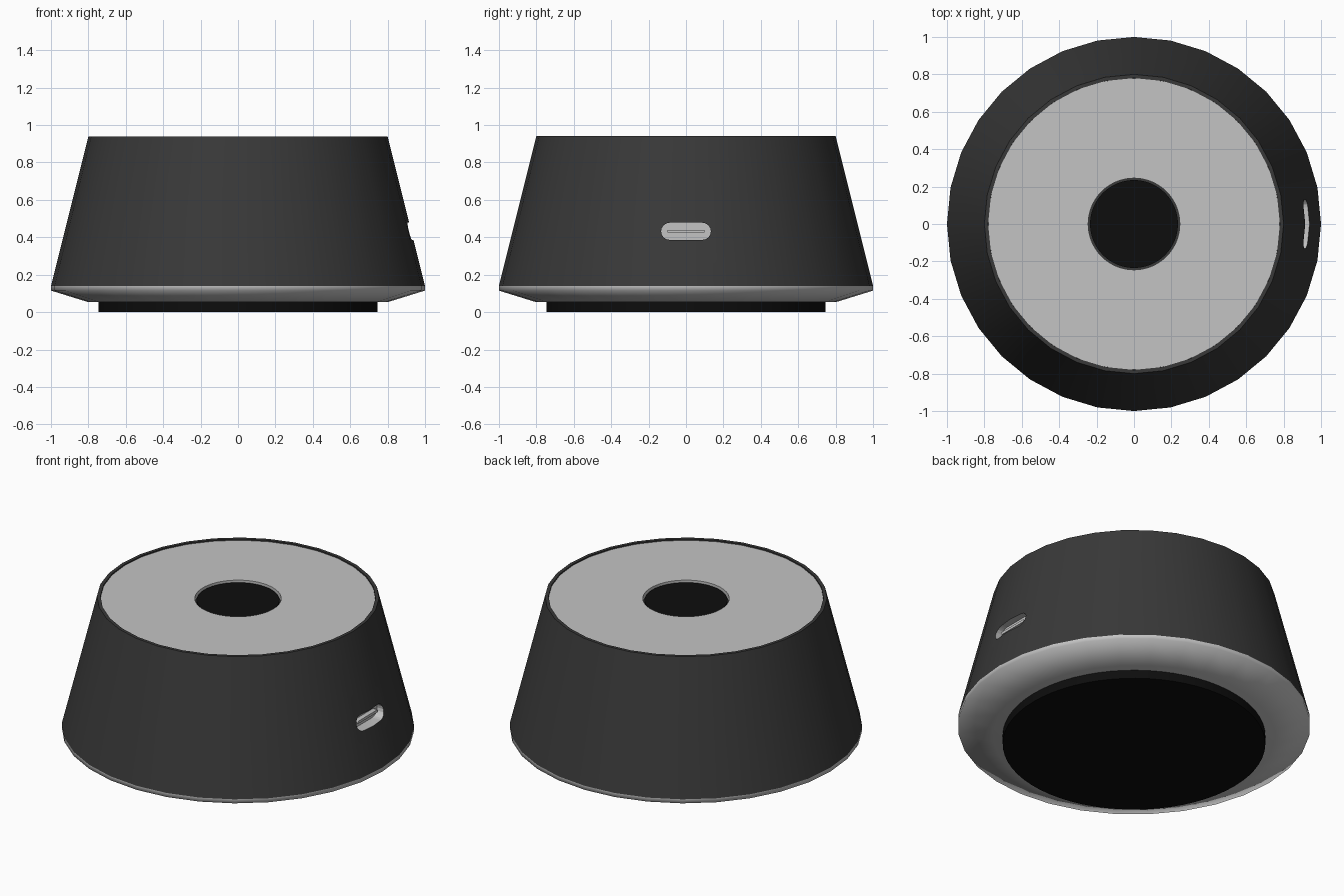
import bpy, bmesh, math

if "Cube" in bpy.data.objects:
    bpy.data.objects.remove(bpy.data.objects["Cube"])

def mat(name, v):
    m = bpy.data.materials.new(name)
    m.diffuse_color = (v, v, v, 1)
    m.use_nodes = True
    m.node_tree.nodes["Principled BSDF"].inputs["Base Color"].default_value = m.diffuse_color
    return m

CHARCOAL = mat("charcoal", 0.04)
GREY = mat("light grey", 0.55)
BLACK = mat("black", 0.004)

def finish(name, bm, material):
    bmesh.ops.remove_doubles(bm, verts=bm.verts, dist=1e-5)
    bmesh.ops.recalc_face_normals(bm, faces=bm.faces)
    me = bpy.data.meshes.new(name)
    bm.to_mesh(me)
    bm.free()
    me.materials.append(material)
    ob = bpy.data.objects.new(name, me)
    bpy.context.collection.objects.link(ob)
    return ob

def smooth(ob, angle):
    bpy.ops.object.select_all(action='DESELECT')
    ob.select_set(True)
    bpy.context.view_layer.objects.active = ob
    bpy.ops.object.shade_smooth_by_angle(angle=math.radians(angle))

def lathe(name, profile, material, angle=30, sides=32, closed=False):
    """Spin an (r, z) profile around the z axis."""
    bm = bmesh.new()
    pts = [bm.verts.new((r, 0, z)) for r, z in profile]
    edges = [bm.edges.new(p) for p in zip(pts, pts[1:])]
    if closed:
        edges.append(bm.edges.new((pts[-1], pts[0])))
    bmesh.ops.spin(bm, geom=pts + edges, cent=(0, 0, 0), axis=(0, 0, 1),
                   angle=2 * math.pi, steps=sides, use_duplicate=False)
    ob = finish(name, bm, material)
    smooth(ob, angle)
    return ob

def stadium(name, half_len, half_h, x0, x1, z, material, steps=8):
    """Pill-shaped prism running along x."""
    bm = bmesh.new()
    ring = []
    for side in (1, -1):
        for i in range(steps + 1):
            a = math.pi * i / steps - math.pi / 2
            ring.append(bm.verts.new((x0, side * (half_len - half_h + half_h * math.cos(a)),
                                      z + side * half_h * math.sin(a))))
    face = bm.faces.new(ring)
    ext = bmesh.ops.extrude_face_region(bm, geom=[face], use_keep_orig=True)
    top = [v for v in ext["geom"] if isinstance(v, bmesh.types.BMVert)]
    bmesh.ops.translate(bm, verts=top, vec=(x1 - x0, 0, 0))
    return finish(name, bm, material)

# Tapered body with a shallow recess on top
body = lathe("body", [(0, .14), (1, .14), (.8, .94), (.78, .94), (.78, .90), (0, .90)], CHARCOAL)

# Charging port recess; the cut walls take the grey of the cutter
cutter = stadium("port_cutter", .133, .046, .87, 1.1, .432, GREY)
body.data.materials.append(GREY)
mod = body.modifiers.new("port", 'BOOLEAN')
mod.operation = 'DIFFERENCE'
mod.solver = 'EXACT'
mod.material_mode = 'TRANSFER'
mod.object = cutter
bpy.context.view_layer.objects.active = body
bpy.ops.object.modifier_apply(modifier="port")
bpy.data.objects.remove(cutter)
smooth(body, 30)

# Tongue inside the port
smooth(stadium("port_tongue", .10, .008, .86, .90, .432, GREY), 30)

# Top plate with a central hole, and the dark button in it
lathe("top_plate", [(.245, .90), (.245, .932), (.779, .932), (.779, .90)], GREY, sides=64, closed=True)
lathe("button", [(.235, .90), (.235, .922), (0, .922)], BLACK, sides=64)

# Grey base ring with its sloped underside
lathe("base", [(1, .14), (1, .115), (.8, .053), (0, .053)], GREY, angle=85)

# Foot pad
lathe("foot_pad", [(.745, .053), (.745, 0), (0, 0)], BLACK, sides=64)
